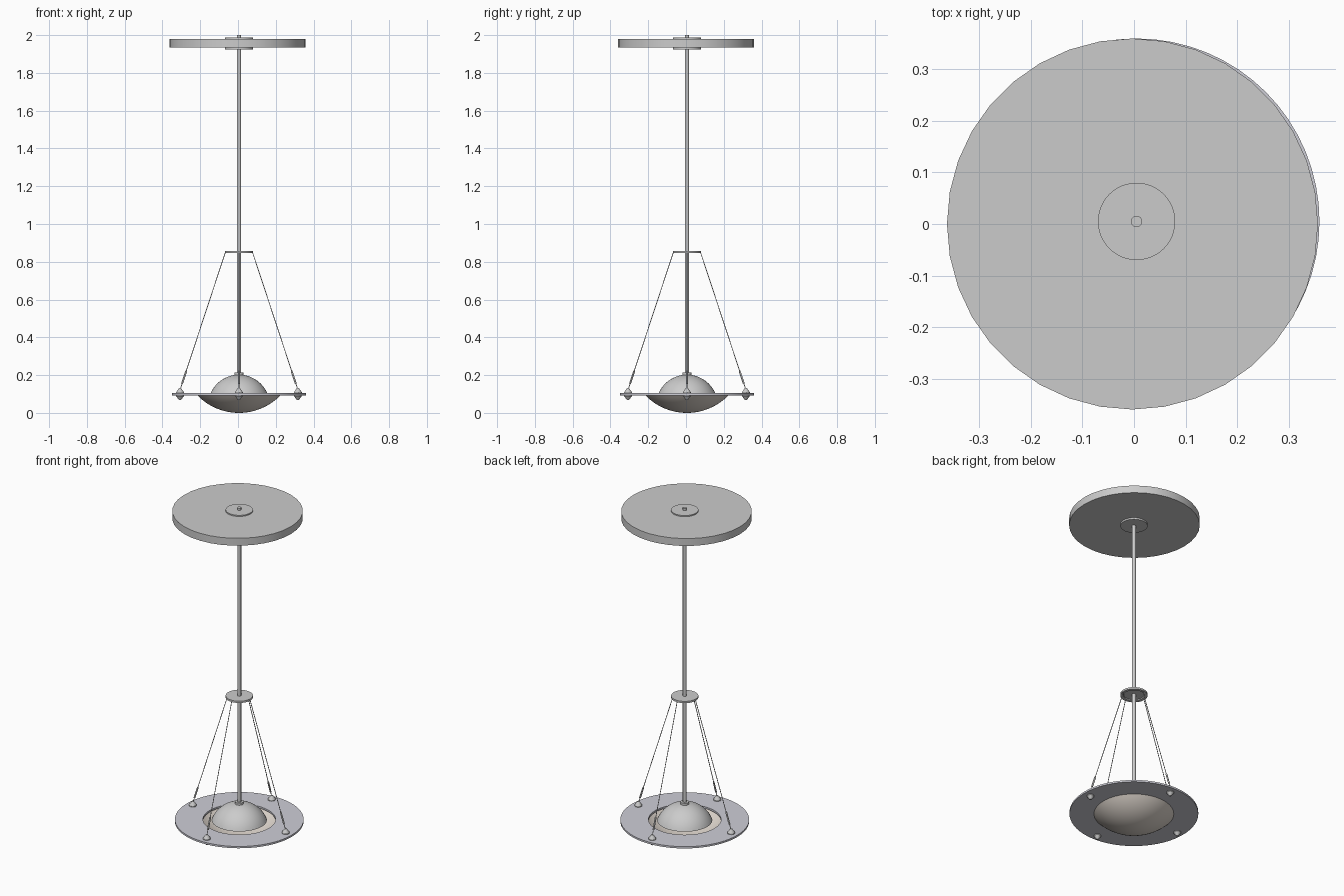
import bpy, bmesh, math
from mathutils import Vector

if "Cube" in bpy.data.objects:
    bpy.data.objects.remove(bpy.data.objects["Cube"])

CX, CY = 0.005, 0.005  # axis of the rod and lamp


def lathe(name, profile, x=CX, y=CY, seg=48, closed=False, mat=None):
    """Spin an (r, z) profile about a vertical axis."""
    bm = bmesh.new()
    vs = [bm.verts.new((r, 0, z)) for r, z in profile]
    pairs = list(zip(vs, vs[1:])) + ([(vs[-1], vs[0])] if closed else [])
    edges = [bm.edges.new(p) for p in pairs]
    bmesh.ops.spin(bm, geom=vs + edges, cent=(0, 0, 0), axis=(0, 0, 1),
                   angle=math.tau, steps=seg, use_duplicate=False)
    bmesh.ops.remove_doubles(bm, verts=bm.verts[:], dist=1e-5)
    bmesh.ops.recalc_face_normals(bm, faces=bm.faces[:])
    return finish(bm, name, (x, y, 0), mat)


def finish(bm, name, loc, mat=None):
    me = bpy.data.meshes.new(name)
    bm.to_mesh(me)
    bm.free()
    ob = bpy.data.objects.new(name, me)
    bpy.context.collection.objects.link(ob)
    ob.location = loc
    if mat:
        me.materials.append(mat)
    bpy.ops.object.select_all(action='DESELECT')
    ob.select_set(True)
    bpy.context.view_layer.objects.active = ob
    bpy.ops.object.shade_smooth_by_angle(angle=math.radians(30))
    return ob


def disc(name, r, z0, z1, **kw):
    return lathe(name, [(0, z0), (r, z0), (r, z1), (0, z1)], **kw)


def strut(name, a, b, r, seg=8):
    """Thin cylinder between two points."""
    a, b = Vector(a), Vector(b)
    bm = bmesh.new()
    bmesh.ops.create_cone(bm, cap_ends=True, segments=seg, radius1=r, radius2=r,
                          depth=(b - a).length)
    bm.transform((b - a).to_track_quat('Z', 'Y').to_matrix().to_4x4())
    return finish(bm, name, (a + b) / 2)


def colour(name, rgb):
    m = bpy.data.materials.new(name)
    m.diffuse_color = (*rgb, 1)
    m.use_nodes = True
    m.node_tree.nodes["Principled BSDF"].inputs["Base Color"].default_value = m.diffuse_color
    return m


def cap(r, h, z, n=14):
    """Arc profile of a spherical cap: rim radius r at z, pole at z + h."""
    R = (r * r + h * h) / (2 * abs(h))
    s = 1 if h > 0 else -1
    a = math.asin(r / R)
    return [(R * math.sin(a * (1 - i / n)),
             z + h + s * (R * math.cos(a * (1 - i / n)) - R)) for i in range(n + 1)]


plate_mat = colour("plate_glass", (0.62, 0.62, 0.68))
bowl_mat = colour("bowl_glass", (0.72, 0.66, 0.6))

# Ceiling canopy, with a collar above and below it
disc("canopy", 0.36, 1.935, 1.98, x=-0.003, y=0, seg=36)
disc("canopy_top_collar", 0.075, 1.979, 1.987)
disc("canopy_bottom_collar", 0.075, 1.925, 1.936)

# Central rod and cable spreader with recessed underside
disc("rod", 0.011, 0.19, 2.0, seg=24)
lathe("cable_spreader", [(0, 0.857), (0.075, 0.857), (0.075, 0.846),
                         (0.058, 0.846), (0.056, 0.852), (0, 0.852)])

# Upper dome and the neck on it
lathe("dome", [(0, 0.1)] + cap(0.152, 0.102, 0.1))
disc("dome_neck", 0.024, 0.193, 0.213, seg=32)

# Flat ring plate
lathe("ring_plate", [(0.2, 0.093), (0.355, 0.093), (0.355, 0.104), (0.2, 0.104)],
      seg=64, closed=True, mat=plate_mat)

# Lower bowl as a thin shell
lathe("bowl", cap(0.22, -0.093, 0.093) + cap(0.214, -0.087, 0.093)[::-1],
      seg=64, closed=True, mat=bowl_mat)

# Four cables, each with a turnbuckle and finials clamping the plate
for i, side in enumerate(("right", "back", "left", "front")):
    d = Vector((math.cos(i * math.pi / 2), math.sin(i * math.pi / 2), 0))
    axis = Vector((CX, CY, 0))
    top = axis + d * 0.072 + Vector((0, 0, 0.85))
    foot = axis + d * 0.312 + Vector((0, 0, 0.122))
    strut(f"cable_{side}", top, foot, 0.002)
    strut(f"turnbuckle_{side}", top.lerp(foot, 0.86), top.lerp(foot, 0.955), 0.005, 12)
    x, y = foot.x, foot.y
    lathe(f"upper_finial_{side}", [(0, 0.103), (0.021, 0.103), (0.021, 0.109),
          (0.012, 0.122), (0.006, 0.131), (0, 0.133)], x=x, y=y, seg=20)
    lathe(f"lower_finial_{side}", [(0, 0.094), (0.02, 0.094), (0.02, 0.088),
          (0.011, 0.076), (0.006, 0.069), (0, 0.068)], x=x, y=y, seg=20)
